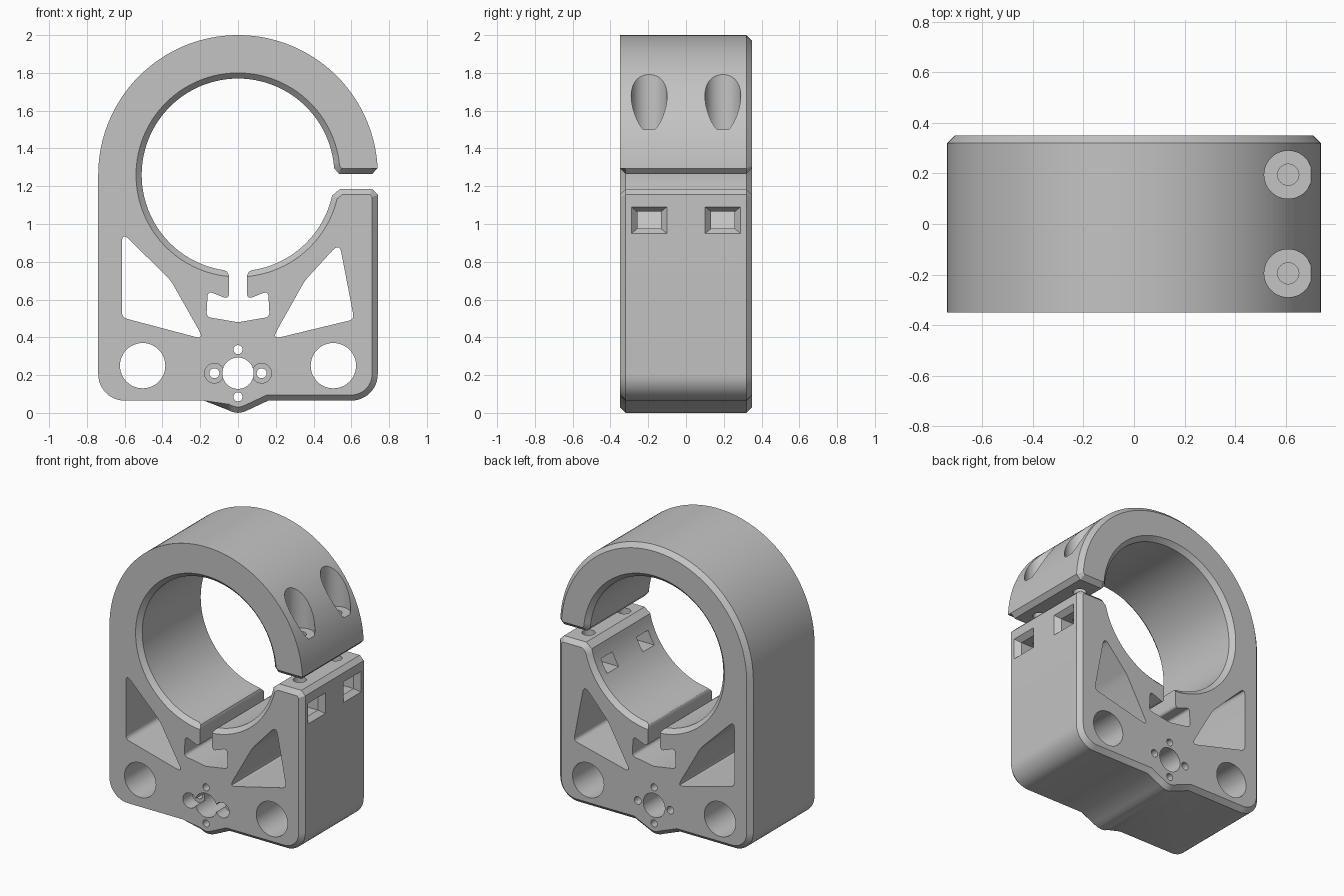
import bpy, bmesh, math
from mathutils import Vector

if "Cube" in bpy.data.objects:
    bpy.data.objects.remove(bpy.data.objects["Cube"])

HALF = 0.35       # half depth of the clamp
BEVEL = 0.03
CENTER_Z = 1.26   # height of the bore axis

grey = bpy.data.materials.new("matte grey")
grey.use_nodes = True
grey.diffuse_color = (0.55, 0.55, 0.55, 1)
grey.node_tree.nodes["Principled BSDF"].inputs["Base Color"].default_value = (0.55, 0.55, 0.55, 1)


def arc(cx, cz, r, a0, a1, n):
    angles = [math.radians(a0 + (a1 - a0) * i / n) for i in range(n + 1)]
    return [Vector((cx + r * math.cos(a), cz + r * math.sin(a))) for a in angles]


def rounded(corners, n=6):
    """Round each (x, z, radius) corner with a small curve."""
    out = []
    for i, (x, z, r) in enumerate(corners):
        p = Vector((x, z))
        if r == 0:
            out.append(p)
            continue
        a = p + (Vector(corners[i - 1][:2]) - p).normalized() * r
        b = p + (Vector(corners[(i + 1) % len(corners)][:2]) - p).normalized() * r
        for k in range(n + 1):
            t = k / n
            out.append(a * (1 - t) ** 2 + p * 2 * t * (1 - t) + b * t * t)
    return out


def loft(name, rings):
    """Skin a stack of matching closed rings and cap both ends."""
    bm = bmesh.new()
    loops = [[bm.verts.new(v) for v in ring] for ring in rings]
    n = len(loops[0])
    for lo, hi in zip(loops, loops[1:]):
        for i in range(n):
            j = (i + 1) % n
            bm.faces.new((lo[i], lo[j], hi[j], hi[i]))
    bm.faces.new(loops[0])
    bm.faces.new(loops[-1])
    bmesh.ops.remove_doubles(bm, verts=bm.verts, dist=1e-5)
    bmesh.ops.recalc_face_normals(bm, faces=bm.faces)
    mesh = bpy.data.meshes.new(name)
    bm.to_mesh(mesh)
    bm.free()
    mesh.materials.append(grey)
    obj = bpy.data.objects.new(name, mesh)
    bpy.context.collection.objects.link(obj)
    return obj


def ring_y(points, y):
    return [(p.x, y, p.y) for p in points]


# Clamp outline: outer arc, base with bump, lower jaw, bore, upper jaw
plain = arc(0, CENTER_Z, 0.74, 2.7, 180, 72) + arc(-0.6, 0.205, 0.14, 180, 270, 12)
plain.append(Vector((-0.18, 0.065)))
bump = [(-0.06, 0.018), (-0.03, 0.005), (0, 0), (0.03, 0.005), (0.06, 0.018), (0.16, 0.065)]
edged = [Vector(p) for p in bump]
edged += arc(0.6, 0.205, 0.14, 270, 360, 12)
edged += [Vector(p) for p in ((0.74, 1.155), (0.71, 1.185), (0.54, 1.185))]
edged += arc(0, CENTER_Z, 0.51, -12.4, -356, 96)
edged += [Vector(p) for p in ((0.535, 1.265), (0.71, 1.265))]
outline = plain + edged

# Bevelled outline for the two faces; the front keeps part of it sharp
inner = []
for i, p in enumerate(outline):
    d1 = (p - outline[i - 1]).normalized()
    d2 = (outline[(i + 1) % len(outline)] - p).normalized()
    n1, n2 = Vector((-d1.y, d1.x)), Vector((-d2.y, d2.x))
    inner.append(p + (n1 + n2) * BEVEL / (1 + n1.dot(n2)))
front = plain + inner[len(plain):]
front_rows = ring_y(outline, -HALF + BEVEL)
for i in range(len(plain)):
    front_rows[i] = (plain[i].x, -HALF + BEVEL, plain[i].y)
clamp = loft("clamp_body", [ring_y(front, -HALF), front_rows,
                            ring_y(outline, HALF - BEVEL), ring_y(inner, HALF)])

cutters = []


def cut_y(name, points, y0=-0.5, y1=0.5):
    cutters.append(loft(name, [ring_y(points, y0), ring_y(points, y1)]))


def cut_z(name, x, y, r, z0, z1):
    circle = arc(x, y, r, 0, 352.5, 47)
    cutters.append(loft(name, [[(p.x, p.y, z) for p in circle] for z in (z0, z1)]))


def hole(name, x, z, r, **span):
    cut_y(name, arc(x, z, r, 0, 352.5, 47), **span)


# Triangular lightening windows
cut_y("right_window", rounded([(-0.615, 0.957, 0.055), (-0.355, 0.70, 0.03),
                               (-0.18, 0.39, 0.05), (-0.615, 0.505, 0.03)]))
cut_y("left_window", rounded([(0.537, 0.90, 0.055), (0.354, 0.70, 0.03),
                              (0.18, 0.39, 0.05), (0.615, 0.495, 0.03)]))

# Flexure slot under the bore with its wider pocket
half_slot = [(0.167, 0.508, 0.025), (0.16, 0.645, 0.03), (0.047, 0.60, 0.035),
             (0.047, 0.725, 0), (0.056, 0.745, 0), (0.075, 0.757, 0), (0.075, 0.85, 0)]
cut_y("flexure_slot", rounded([(0, 0.48, 0)] + half_slot
                              + [(-x, z, r) for x, z, r in reversed(half_slot)]))

# Rod holes, shaft hole and small screw holes
hole("shaft_hole", 0, 0.21, 0.083)
for z in (0.085, 0.335):
    hole("small_hole", 0, z, 0.024)
for s in (-1, 1):
    hole("rod_hole", s * 0.505, 0.25, 0.12)
    hole("screw_hole", s * 0.125, 0.21, 0.026)
    hole("screw_recess", s * 0.125, 0.21, 0.052, y1=-HALF + 0.1)

# Clamping bolts: head recess, shank hole and flared nut pocket
for y in (-0.195, 0.195):
    cut_z("bolt_recess", 0.61, y, 0.095, 1.5, 2.2)
    cut_z("bolt_hole", 0.61, y, 0.042, 0.9, 1.6)
    sections = [(0.3, 0.063, 0.045), (0.705, 0.063, 0.045), (0.745, 0.099, 0.075)]
    cutters.append(loft("nut_pocket", [
        [(x, y + sy * w, 1.02 + sz * h) for sy, sz in ((-1, -1), (1, -1), (1, 1), (-1, 1))]
        for x, w, h in sections]))

# Apply every cut, then discard the cutters
bpy.context.view_layer.objects.active = clamp
for cutter in cutters:
    cutter.hide_render = True
    mod = clamp.modifiers.new("cut", 'BOOLEAN')
    mod.operation = 'DIFFERENCE'
    mod.solver = 'EXACT'
    mod.object = cutter
    bpy.ops.object.modifier_apply(modifier=mod.name)
for cutter in cutters:
    bpy.data.objects.remove(cutter)

bpy.ops.object.select_all(action='DESELECT')
clamp.select_set(True)
bpy.ops.object.shade_smooth_by_angle(angle=math.radians(30))
